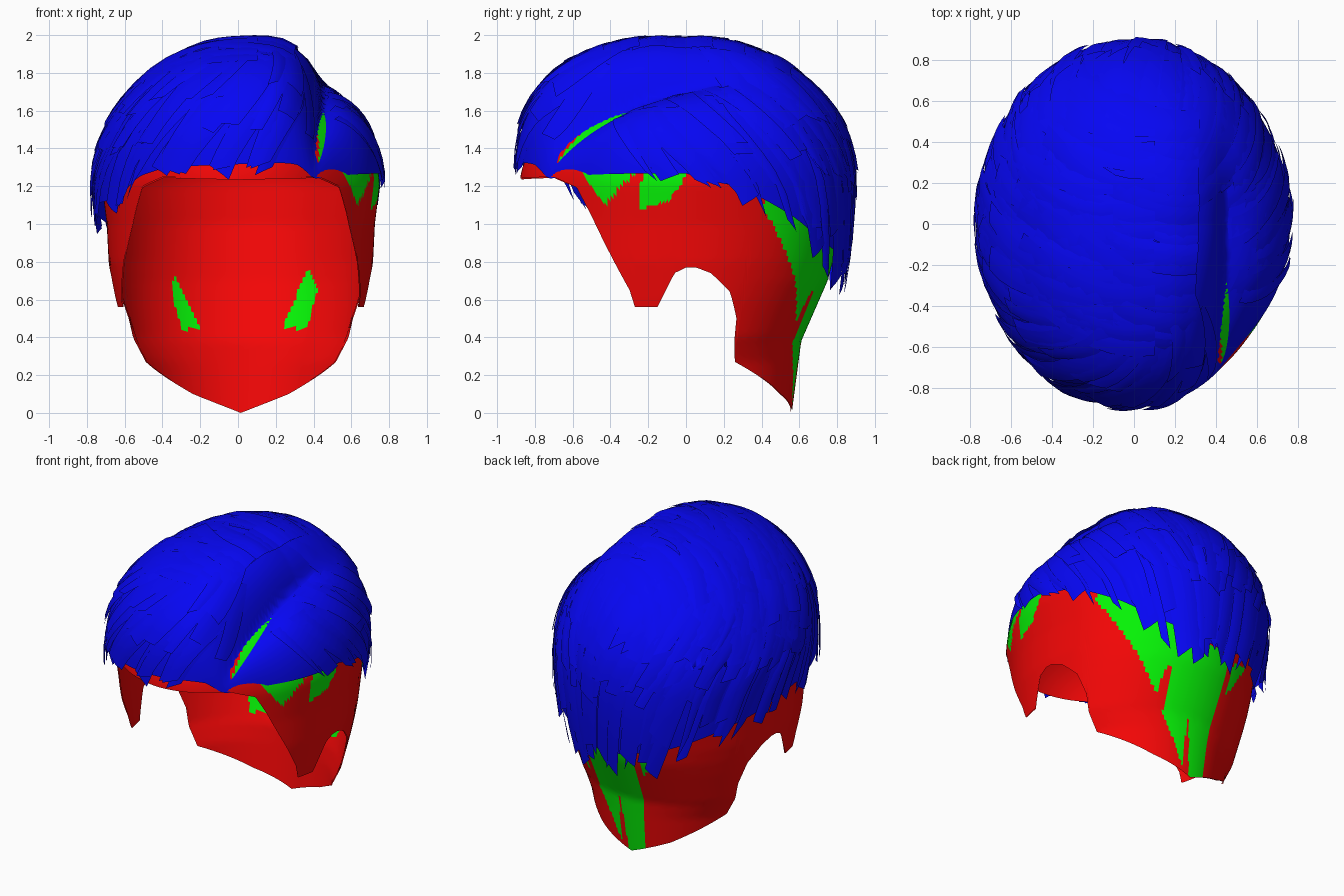
import bpy, bmesh, math, random
from mathutils import Vector

if "Cube" in bpy.data.objects:
    bpy.data.objects.remove(bpy.data.objects["Cube"])

random.seed(4)
C = Vector((0, 0, 1.2))


def material(name, rgb):
    m = bpy.data.materials.new(name)
    m.diffuse_color = (*rgb, 1)
    m.use_nodes = True
    m.node_tree.nodes["Principled BSDF"].inputs["Base Color"].default_value = m.diffuse_color
    return m


BLUE = material("blue", (0.002, 0.002, 0.9))
RED = material("red", (0.9, 0.002, 0.002))
GREEN = material("green", (0.002, 0.9, 0.002))


def lerp(table, x):
    if x <= table[0][0]:
        return table[0][1]
    for (a, p), (b, q) in zip(table, table[1:]):
        if x <= b:
            return p + (q - p) * (x - a) / (b - a)
    return table[-1][1]


def inside(poly, x, y):
    hit = False
    for (x1, y1), (x2, y2) in zip(poly, poly[1:] + poly[:1]):
        if (y1 > y) != (y2 > y) and x < (x2 - x1) * (y - y1) / (y2 - y1) + x1:
            hit = not hit
    return hit


def finish(name, bm, mats):
    me = bpy.data.meshes.new(name)
    bm.to_mesh(me)
    bm.free()
    ob = bpy.data.objects.new(name, me)
    bpy.context.collection.objects.link(ob)
    for m in mats:
        me.materials.append(m)
    for p in me.polygons:
        p.use_smooth = True
    return ob


def grid(bm, rows, closed=False):
    vs = [[bm.verts.new(p) for p in r] for r in rows]
    n = len(vs[0])
    for a, b in zip(vs, vs[1:]):
        for i in range(n if closed else n - 1):
            j = (i + 1) % n
            bm.faces.new((a[i], a[j], b[j], b[i]))


# scalp: open shell, angle 0 = front, 90 = right side, 180 = back
WIDTH = [(0, .5), (.27, .56), (.4, .63), (.6, .67), (.8, .70), (1, .71), (1.2, .735)]
BACK = [(0, .56), (.38, .61), (.7, .75), (1, .83), (1.2, .84)]
EDGE = [(0, 1.24), (35, 1.25), (47, 1.2), (54, 1.05), (70, .65), (72, .56), (80, .56),
        (86, .74), (90, .77), (94, .77), (100, .74), (109, .64), (114, .5), (116, .27),
        (151, .1), (180, 0)]
RISE = .55


def temple(deg, amount):
    return 1 - amount * math.exp(-((abs(deg) - 47) / 20) ** 2)


def scalp_point(deg, v, shrink):
    t = math.radians(deg)
    low = lerp(EDGE, abs(deg))
    quarter = RISE * math.pi / 2
    c = quarter + 1.2 - low if low < 1.2 else RISE * math.acos((low - 1.2) / RISE)
    c *= v
    if c < quarter:
        z, h = 1.2 + RISE * math.cos(c / RISE), math.sin(c / RISE)
    else:
        z, h = 1.2 - (c - quarter), 1
    w = lerp(WIDTH, z) - shrink
    d = (.88 if abs(deg) < 90 else lerp(BACK, z)) - shrink
    h *= temple(deg, .03)
    return Vector((.015 + w * h * math.sin(t), -d * h * math.cos(t), z - (shrink if z > 1.2 else 0)))


OUTER = [[(117, 1.12), (153, .47), (155, .6), (165, .78), (165, 1.1)],
         [(158, .35), (172, .05), (174, .4), (178, 0), (191, 0), (191, .8), (160, .9)],
         [(195, .78), (208, .85), (195, .58)],
         [(48, 1.3), (60, 1.1), (74, 1.3)],
         [(75, 1.3), (73, 1.07), (84, 1.12), (92, 1.3)],
         [(35, 1.3), (100, 1.3), (80, 1.75), (45, 1.6)]]
INNER = [[(149, .77), (143, .65), (146, .46), (160, .43)],
         [(211, .74), (213, .62), (210, .45), (199, .43)]]
degs = sorted(set([i * 1.25 for i in range(-143, 145)] + [s * k for s in (-1, 1) for k in (72, 114, 116)]))
for name, shrink, patches in (("scalp", 0, OUTER), ("scalp_lining", .006, INNER)):
    bm = bmesh.new()
    grid(bm, [[scalp_point(d, max(j / 70, .002), shrink) for d in degs] for j in range(71)], True)
    for f in bm.faces:
        c = f.calc_center_median()
        d = .88 if c.y < 0 else lerp(BACK, c.z)
        deg = math.degrees(math.atan2((c.x - .015) / lerp(WIDTH, c.z), -c.y / d)) % 360
        f.material_index = int(any(inside(p, deg, c.z) for p in patches))
    finish(name, bm, (RED, GREEN))

# hair volume: rounded cap with a side parting
HEM = [(-180, .72), (-150, .80), (-120, .93), (-90, 1.04), (-60, 1.08), (-52, 1.12), (-42, 1.22),
       (-30, 1.27), (0, 1.28), (25, 1.29), (32, 1.25), (90, 1.25), (110, 1.14), (130, .99),
       (145, .86), (165, .76), (180, .72)]


def part_side(p):
    return p.x - (.45 - .12 * (p.y + .1) ** 2)


def hem_angle(deg):
    c = math.cos(math.radians(deg))
    e = 1 - (.26 * c if c > 0 else -.06 * c)
    low = lerp(HEM, deg)
    if low > 1.2:
        return e, math.acos(((low - 1.2) / .775) ** (1 / e))
    return e, math.acos((low - 1.2) / 1.5)


def hair_point(deg, q, off=0.0):
    deg = (deg + 180) % 360 - 180
    t = math.radians(deg)
    e, a = hem_angle(deg)
    a = max(a * q, 1e-3)
    c = math.cos(a)
    z = .775 * c ** e if c > 0 else 1.5 * c
    h = math.sin(a) ** e if c > 0 else math.sin(a)
    if deg > 0:
        h *= temple(deg, .05)
    p = Vector((.765 * h * math.sin(t), -(.895 if abs(deg) < 90 else .885) * h * math.cos(t), z))
    if z > 0:
        s = part_side(p)
        depth = .45 * min(1.25, max(0, .5 - p.y))
        p.z *= 1 - depth * (math.exp(-s / .28) if s > 0 else math.exp(s / .045))
        p.z *= 1 - .10 * max(0, -p.x) + .03 * math.exp(-((p.x - .24) / .14) ** 2)
    return C + p * (1 + off)


def top_point(x, y, off):
    """Hair surface point above a plan position."""
    u, v = x / .765, -y / (.895 if y < 0 else .885)
    deg = math.degrees(math.atan2(u, v))
    e, a = hem_angle(deg)
    return hair_point(deg, math.asin(min(.97, math.hypot(u, v)) ** (1 / e)) / a, off)


bm = bmesh.new()
grid(bm, [[hair_point(i * 2.25, .98 * j / 50) for i in range(160)] for j in range(51)], True)
finish("hair_mass", bm, (BLUE,))


def add_lock(bm, rows):
    # leave the parting line clear
    sides = [part_side(p) > 0 for r in rows for p in r if p.y < .15 and p.z > 1.25]
    if not any(sides) or all(sides):
        grid(bm, rows)


# hair locks: broad blunt strips layered from hem to crown
SWEEP = [(-180, -10), (-120, -34), (-60, -38), (0, -34), (42, -18), (46, 24), (100, 36), (150, 18), (180, -10)]
for name, count, q0, q1, lift in (("hem_locks", 66, .55, 1.0, .014), ("side_locks", 60, .4, .84, .024),
                                  ("top_locks", 46, .25, .66, .026)):
    bm = bmesh.new()
    for i in range(count):
        deg = -180 + 360 * (i + random.uniform(-.3, .3)) / count
        a, b = q0 + random.uniform(-.06, .06), q1 + random.uniform(-.06, .035)
        if name == "hem_locks" and abs(deg) < 100:
            b = 1.0 + random.uniform(-.015, .004)
        turn = lerp(SWEEP, deg) * random.uniform(.8, 1.3)
        width = random.uniform(2.5, 5)
        up = lift + random.uniform(-.008, .01)
        tilt, skew = random.uniform(-.007, .007), random.uniform(-.025, .025)
        rows = []
        for j in range(9):
            s = j / 8
            q = a + (b - a) * s
            mid = deg + turn * s ** 1.3 * (b - a) * 1.6
            half = width * (1 - .2 * s ** 3) / max(.3, math.sin(min(q, 1) * 1.5))
            rows.append([hair_point(mid + k * half, q + k * skew * s,
                                    up * (.3 + .7 * s) + tilt * k + .003 * (1 - k * k))
                         for k in (-1, -.5, 0, .5, 1)])
        add_lock(bm, rows)
    finish(name, bm, (BLUE,))

# crown locks: arcs combed from the parting over to the left
bm = bmesh.new()
for i in range(60):
    y0 = -.66 + 1.26 * i / 59
    x0 = (.31, .1, -.1)[i % 3]
    length, width = random.uniform(.4, .65), random.uniform(.035, .06)
    up, tilt = random.uniform(.012, .028), random.uniform(-.007, .007)
    rows = []
    for j in range(9):
        s = j / 8
        x, y = x0 - length * s, y0 * .9 + .35 * s * s - .1 * s
        rows.append([top_point(x + .4 * k * width * s, y + k * width, up + tilt * k + .003 * (1 - k * k))
                     for k in (-1, -.5, 0, .5, 1)])
    add_lock(bm, rows)
finish("crown_locks", bm, (BLUE,))
